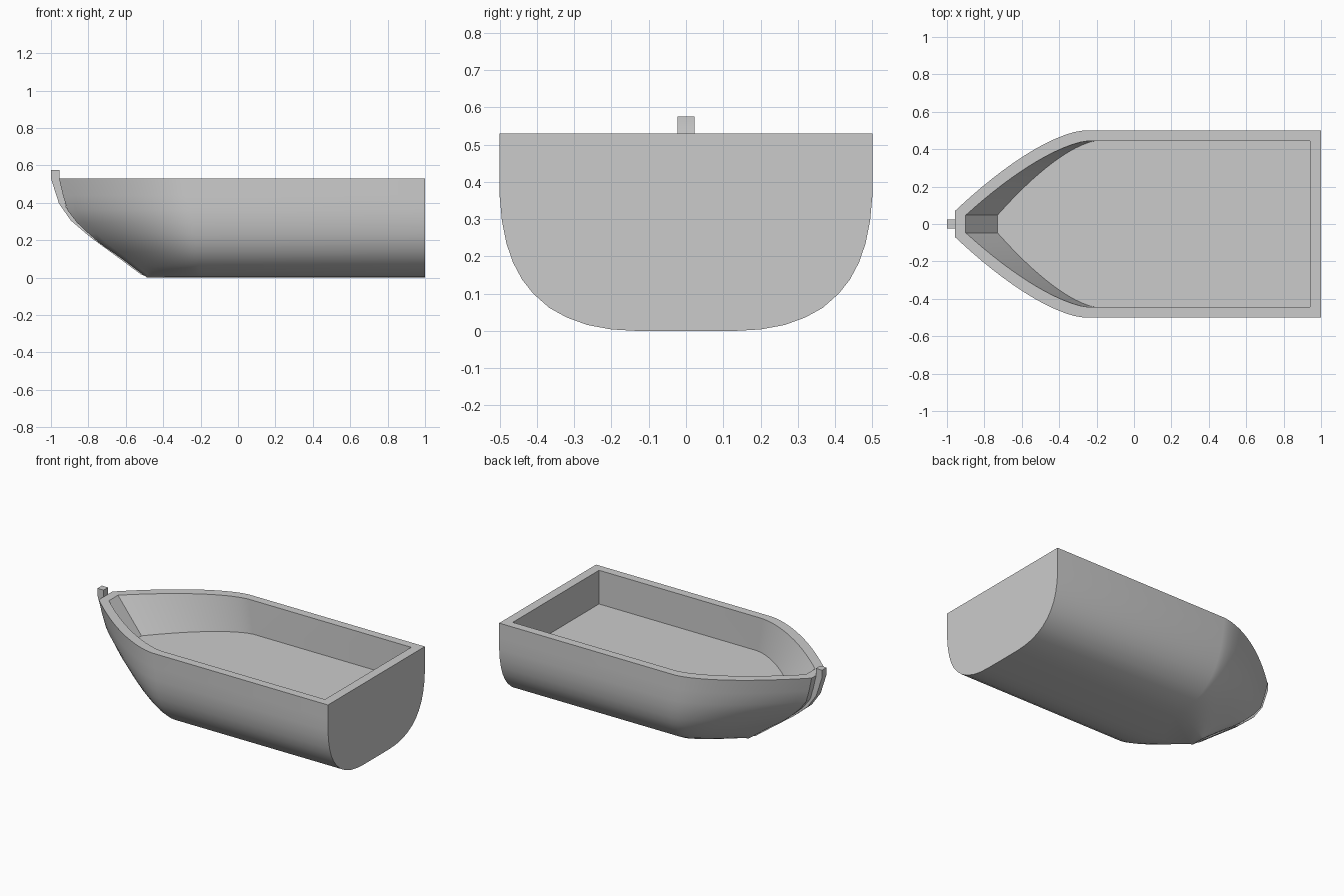
import bpy, bmesh

if "Cube" in bpy.data.objects:
    bpy.data.objects.remove(bpy.data.objects["Cube"])


def make_object(name, bm):
    bmesh.ops.recalc_face_normals(bm, faces=bm.faces)
    mesh = bpy.data.meshes.new(name)
    bm.to_mesh(mesh)
    bm.free()
    obj = bpy.data.objects.new(name, mesh)
    bpy.context.collection.objects.link(obj)
    bpy.ops.object.select_all(action='DESELECT')
    obj.select_set(True)
    bpy.context.view_layer.objects.active = obj
    bpy.ops.object.shade_smooth_by_angle(angle=0.5)
    return obj


def interpolate(table, z):
    for (x0, z0), (x1, z1) in zip(table, table[1:]):
        if z <= z1:
            return x0 + (x1 - x0) * (z - z0) / (z1 - z0)
    return table[-1][0]


def outline(nose, nose_half, shoulder, half, stern, steps=14):
    """Closed plan outline: straight sides that curve in to a narrow flat nose."""
    side = [(stern, half)]
    for i in range(steps + 1):
        r = i / steps
        side.append((shoulder + (nose - shoulder) * r,
                     half + (nose_half - half) * r ** 1.5))
    return side + [(x, -y) for x, y in reversed(side)]


# Stem curve (x, z) and midship section (half width, z)
stem = [(-0.485, 0), (-0.62, 0.102), (-0.754, 0.195), (-0.845, 0.278),
        (-0.89, 0.325), (-0.92, 0.374), (-0.957, 0.53)]
section = [(0.13, 0), (0.2, 0.004), (0.265, 0.016), (0.32, 0.036), (0.367, 0.062),
           (0.41, 0.1), (0.44, 0.138), (0.465, 0.185), (0.482, 0.235),
           (0.494, 0.295), (0.5, 0.36), (0.5, 0.44), (0.5, 0.53)]

# Hull skin from keel to rim, then over the rim and down to the floor
rings = []
for half, z in section:
    t = z / 0.53
    rings.append((z, outline(interpolate(stem, z), 0.045 + 0.025 * t,
                             -0.2 - 0.07 * t, half, 1.0)))
rings.append((0.53, outline(-0.9, 0.047, -0.24, 0.445, 0.94)))
rings.append((0.31, outline(-0.73, 0.047, -0.2, 0.445, 0.94)))

bm = bmesh.new()
loops = [[bm.verts.new((x, y, z)) for x, y in pts] for z, pts in rings]
for a, b in zip(loops, loops[1:]):
    n = len(a)
    for i in range(n):
        j = (i + 1) % n
        bm.faces.new((a[i], a[j], b[j], b[i]))
bm.faces.new(loops[0])
bm.faces.new(loops[-1])
make_object("hull", bm)

# Stem post: a thin strip following the bow and rising above the rim
front = [(-1, 0.575), (-1, 0.53), (-0.957, 0.396), (-0.893, 0.305),
         (-0.79, 0.217), (-0.64, 0.107), (-0.52, 0.018), (-0.475, 0.001)]
back = [(-0.955, 0.575), (-0.955, 0.53), (-0.918, 0.374), (-0.84, 0.28),
        (-0.75, 0.198), (-0.615, 0.104), (-0.505, 0.02), (-0.465, 0.003)]
bm = bmesh.new()
strips = [[bm.verts.new((x, y, z)) for x, z in pts]
          for pts, y in ((front, -0.023), (front, 0.023), (back, 0.023), (back, -0.023))]
for k in range(4):
    a, b = strips[k], strips[(k + 1) % 4]
    for i in range(len(front) - 1):
        bm.faces.new((a[i], b[i], b[i + 1], a[i + 1]))
for i in (0, -1):
    bm.faces.new([s[i] for s in strips])
make_object("stem_post", bm)
